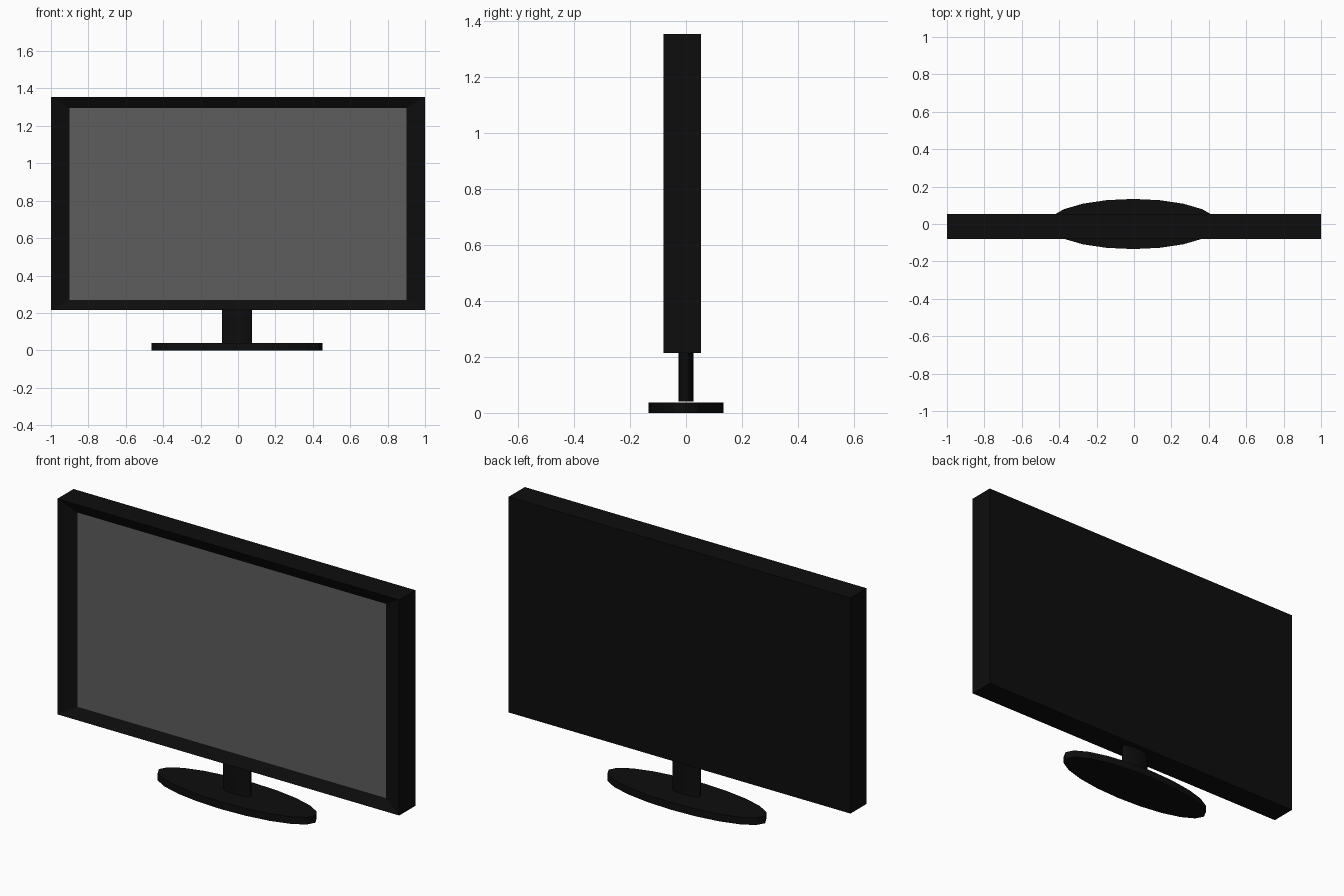
import bpy, bmesh
from mathutils import Matrix, Vector

if "Cube" in bpy.data.objects:
    bpy.data.objects.remove(bpy.data.objects["Cube"])


def material(name, value):
    m = bpy.data.materials.new(name)
    m.diffuse_color = (value, value, value, 1)
    m.use_nodes = True
    m.node_tree.nodes["Principled BSDF"].inputs["Base Color"].default_value = m.diffuse_color
    return m


black = material("black_plastic", 0.004)
grey = material("screen_grey", 0.11)


def add_object(name, bm, *mats):
    bmesh.ops.recalc_face_normals(bm, faces=bm.faces)
    mesh = bpy.data.meshes.new(name)
    bm.to_mesh(mesh)
    bm.free()
    for m in mats:
        mesh.materials.append(m)
    obj = bpy.data.objects.new(name, mesh)
    bpy.context.collection.objects.link(obj)
    return obj


def oval_column(name, rx, ry, z0, z1):
    bm = bmesh.new()
    bmesh.ops.create_cone(bm, cap_ends=True, segments=20, radius1=1, radius2=1, depth=1,
                          matrix=Matrix.LocRotScale(Vector((-0.005, 0, (z0 + z1) / 2)), None,
                                                    Vector((rx, ry, z1 - z0))))
    # the primitive starts on a vertex along y, so both axes carry vertices
    return add_object(name, bm, black)


def ring(bm, hx, y, z0, z1):
    return [bm.verts.new(c) for c in ((-hx, y, z0), (hx, y, z0), (hx, y, z1), (-hx, y, z1))]


# Casing: back panel, side walls, and a front bezel sloping in to the screen
bm = bmesh.new()
rings = [ring(bm, 1.0, 0.054, 0.215, 1.355),
         ring(bm, 1.0, -0.081, 0.215, 1.355),
         ring(bm, 0.902, -0.052, 0.27, 1.297)]
bm.faces.new(rings[0])
for a, b in zip(rings, rings[1:]):
    for i in range(4):
        j = (i + 1) % 4
        bm.faces.new((a[i], a[j], b[j], b[i]))
screen = bm.faces.new(rings[-1])
screen.material_index = 1
add_object("screen_housing", bm, black, grey)

# Stand: oval neck on a flat oval foot
oval_column("neck", 0.081, 0.026, 0.04, 0.218)
oval_column("base", 0.458, 0.134, 0.0, 0.038)
